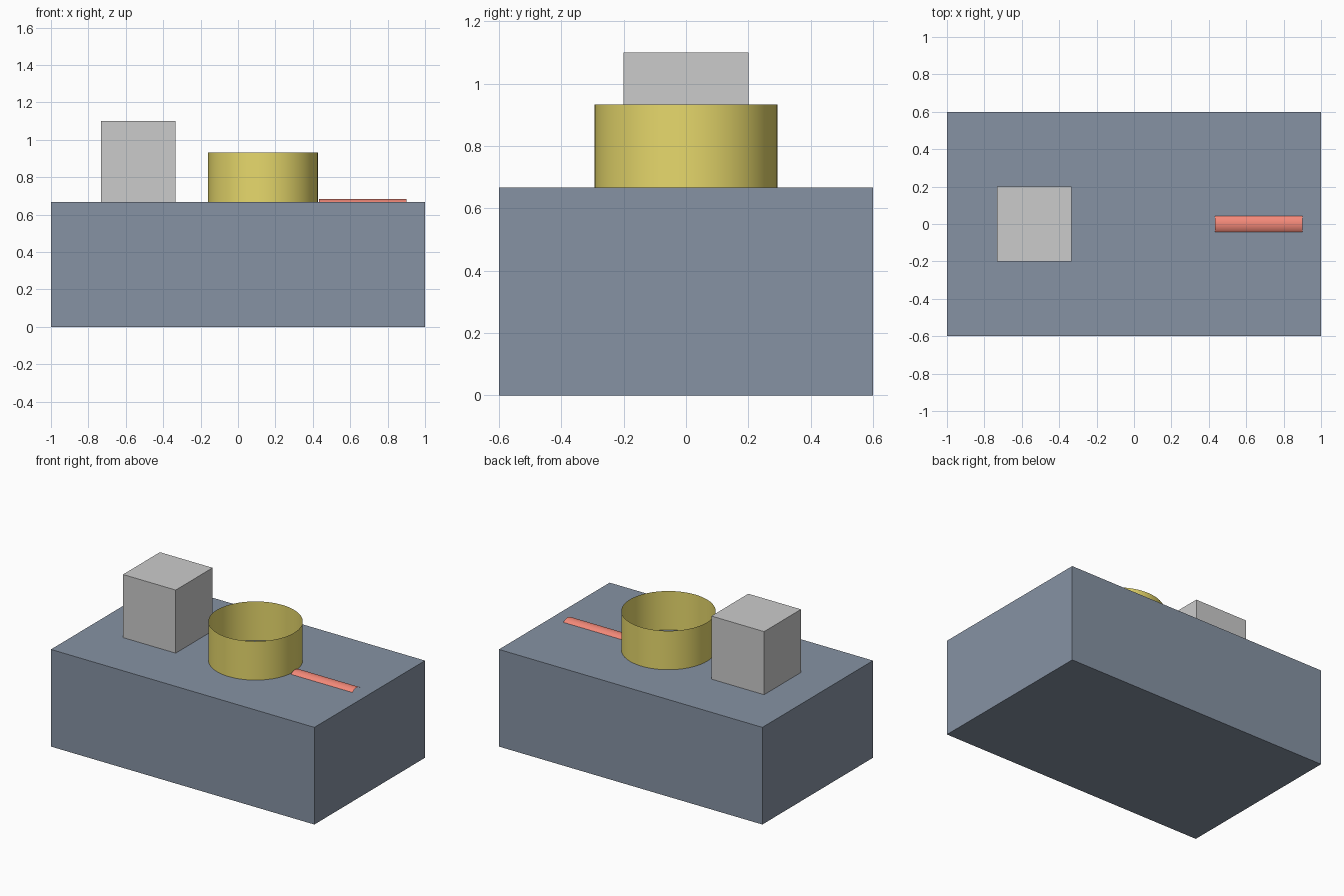
import bpy
from math import pi, radians

if "Cube" in bpy.data.objects:
    bpy.data.objects.remove(bpy.data.objects["Cube"])


def paint(obj, name, rgb):
    mat = bpy.data.materials.new(name)
    mat.diffuse_color = (*rgb, 1)
    mat.use_nodes = True
    mat.node_tree.nodes["Principled BSDF"].inputs["Base Color"].default_value = mat.diffuse_color
    obj.data.materials.append(mat)


def box(name, x, size, z0):
    bpy.ops.mesh.primitive_cube_add(size=1, location=(x, 0, z0 + size[2] / 2))
    obj = bpy.context.object
    obj.name = name
    obj.scale = size
    bpy.ops.object.transform_apply(location=False, rotation=False, scale=True)
    return obj


def open_tube(name, radius, depth, location, rotation=(0, 0, 0)):
    # single-walled tube without end caps
    bpy.ops.mesh.primitive_cylinder_add(vertices=64, radius=radius, depth=depth,
                                        end_fill_type='NOTHING',
                                        location=location, rotation=rotation)
    obj = bpy.context.object
    obj.name = name
    bpy.ops.object.shade_smooth_by_angle(angle=radians(30))
    return obj


TOP = 2 / 3  # height of the base's upper face

# Main block
base = box("base", 0, (2, 1.2, TOP), 0)
paint(base, "slate", (0.24, 0.29, 0.37))

# Upright block on the left
box("block", -0.533, (0.4, 0.4, 0.433), TOP)

# Open ring standing on the base
ring = open_tube("ring", 0.2933, 0.2667, (0.1333, 0, TOP + 0.1333))
paint(ring, "brass", (0.80, 0.69, 0.15))

# Red rod lying mostly sunk in the base
rod = open_tube("rod", 0.0667, 0.4667, (0.6667, 0, 0.6167), (0, pi / 2, 0))
paint(rod, "red", (0.90, 0.25, 0.19))
